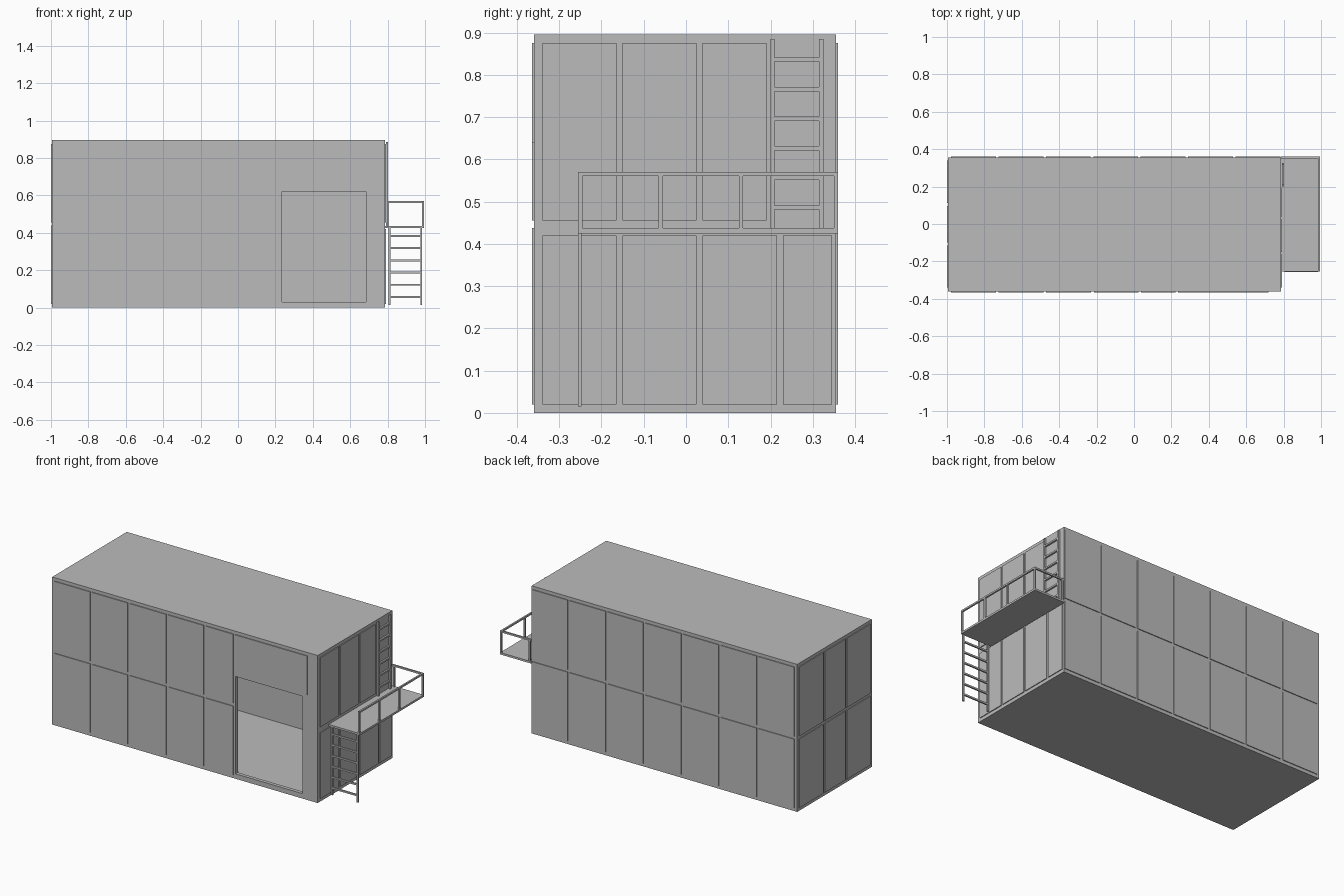
import bpy
import bmesh
from mathutils import Vector

cube = bpy.data.objects.get("Cube")
if cube:
    bpy.data.objects.remove(cube, do_unlink=True)

grey = bpy.data.materials.new("light grey")
grey.use_nodes = True
grey.diffuse_color = (0.5, 0.5, 0.5, 1)
grey.node_tree.nodes["Principled BSDF"].inputs["Base Color"].default_value = (0.5, 0.5, 0.5, 1)


def boxes(name, spans):
    """One object made of boxes, each given as (x0, x1), (y0, y1), (z0, z1)."""
    bm = bmesh.new()
    for span in spans:
        low = Vector([s[0] for s in span])
        high = Vector([s[1] for s in span])
        verts = bmesh.ops.create_cube(bm, size=1)["verts"]
        bmesh.ops.scale(bm, vec=high - low, verts=verts)
        bmesh.ops.translate(bm, vec=(low + high) / 2, verts=verts)
    mesh = bpy.data.meshes.new(name)
    bm.to_mesh(mesh)
    bm.free()
    mesh.materials.append(grey)
    obj = bpy.data.objects.new(name, mesh)
    bpy.context.collection.objects.link(obj)
    return obj


def around(centre, width):
    return (centre - width / 2, centre + width / 2)


def columns(edges, gap=0.014):
    """Spans between successive seams, leaving a gap at each seam."""
    return [(a + gap / 2, b - gap / 2) for a, b in zip(edges, edges[1:])]


LEFT, RIGHT, FRONT, BACK, TOP = -0.995, 0.787, -0.36, 0.355, 0.895
WALL, SKIN, BAR = 0.022, 0.005, 0.01
ROWS = [(0.02, 0.438), (0.455, 0.875)]

# Hollow body with an open doorway
body = boxes("body", [((LEFT, RIGHT), (FRONT, BACK), (0, TOP))])
cutters = [
    boxes("room_cutter", [((LEFT + WALL, RIGHT - WALL), (FRONT + WALL, BACK - WALL),
                           (0.025, TOP - WALL))]),
    boxes("door_cutter", [((0.235, 0.685), (FRONT - 0.1, FRONT + 0.1), (0.03, 0.62))]),
]
for cutter in cutters:
    mod = body.modifiers.new(cutter.name, 'BOOLEAN')
    mod.operation = 'DIFFERENCE'
    mod.solver = 'EXACT'
    mod.object = cutter
bpy.context.view_layer.update()
solid = bpy.data.meshes.new_from_object(
    body.evaluated_get(bpy.context.evaluated_depsgraph_get()))
body.modifiers.clear()
body.data = solid
for cutter in cutters:
    bpy.data.objects.remove(cutter, do_unlink=True)

# Cladding panels
front_skin = (FRONT - SKIN, FRONT)
front = [(c, front_skin, r)
         for c in columns([-0.985, -0.732, -0.478, -0.222, 0.03, 0.228]) for r in ROWS]
front.append(((0.235, 0.72), front_skin, (0.64, 0.875)))
boxes("front_panels", front)

seams = [-0.985 + i * 0.2535 for i in range(8)]
boxes("back_panels", [(c, (BACK, BACK + SKIN), r) for c in columns(seams) for r in ROWS])

boxes("right_end_panels", [((LEFT - SKIN, LEFT), c, r)
                           for c in columns([-0.347, -0.107, 0.104, 0.347]) for r in ROWS])

lower = [(c, (0.02, 0.42)) for c in columns([-0.347, -0.157, 0.032, 0.222, 0.352])]
upper = [(c, (0.455, 0.875)) for c in columns([-0.347, -0.157, 0.032, 0.198])]
boxes("left_end_panels", [((RIGHT, RIGHT + SKIN), c, r) for c, r in lower + upper])

# Balcony platform and its railing
OUT = 0.995
DECK = (0.425, 0.437)
boxes("platform", [((RIGHT, OUT), (-0.255, 0.36), DECK)])
outer, back_bar = (OUT - BAR, OUT), (0.35, 0.36)
rail_z, post_z = (0.56, 0.57), (0.437, 0.56)
railing = [(outer, around(y, BAR), post_z) for y in (-0.25, -0.06, 0.13, 0.355)]
railing += [
    (outer, (-0.255, 0.36), rail_z),
    ((RIGHT, OUT - BAR), back_bar, rail_z),
    (around(0.8, BAR), back_bar, post_z),
]
boxes("railing", railing)

# Lower ladder, facing the front
ladder_y = (-0.256, -0.247)
ladder = [(around(x, BAR), ladder_y, (0.015, 0.425)) for x in (0.81, 0.98)]
ladder += [((0.815, 0.975), ladder_y, around(0.057 + i * 0.0652, BAR)) for i in range(6)]
boxes("lower_ladder", ladder)

# Upper ladder, flat against the end wall
ladder_x = (RIGHT + 0.004, RIGHT + 0.014)
ladder = [(ladder_x, around(y, BAR), (0.437, 0.885)) for y in (0.205, 0.32)]
ladder += [(ladder_x, (0.21, 0.315), around(0.486 + i * 0.07, BAR)) for i in range(6)]
boxes("upper_ladder", ladder)
